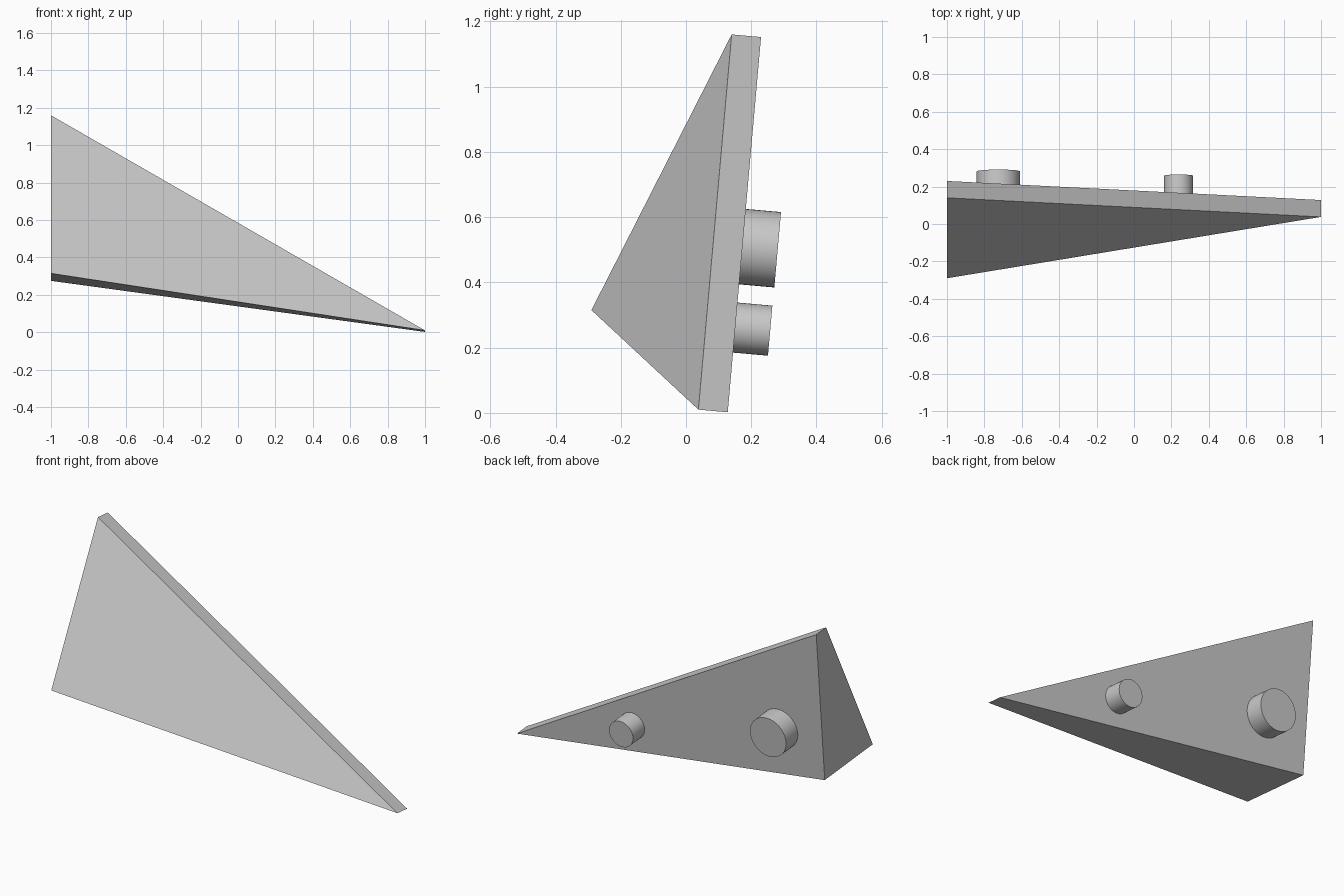
import bpy, bmesh, math
from mathutils import Vector

if "Cube" in bpy.data.objects:
    bpy.data.objects.remove(bpy.data.objects["Cube"], do_unlink=True)

# One plain grey for the whole model
grey = bpy.data.materials.new("light_grey")
colour = (0.58, 0.58, 0.58, 1)
grey.use_nodes = True
grey.diffuse_color = colour
grey.node_tree.nodes["Principled BSDF"].inputs["Base Color"].default_value = colour

# Wedge body: the hull of a front triangle and a tilted back triangle
front = [(-1, 0.14, 1.16), (-1, -0.29, 0.315), (1, 0.038, 0.01)]
back = [(-1, 0.23, 1.152), (-1, 0.152, 0.275), (1, 0.128, 0.002)]
bm = bmesh.new()
f = [bm.verts.new(p) for p in front]
b = [bm.verts.new(p) for p in back]
bm.faces.new(f)
bm.faces.new(b[::-1])
for i in range(3):
    j = (i + 1) % 3
    bm.faces.new((f[j], f[i], b[i], b[j]))
bmesh.ops.recalc_face_normals(bm, faces=bm.faces)
mesh = bpy.data.meshes.new("wedge_body")
bm.to_mesh(mesh)
bm.free()
mesh.materials.append(grey)
body = bpy.data.objects.new("wedge_body", mesh)
bpy.context.collection.objects.link(body)

# Round pegs standing square on the back face
slope = Vector(back[0]) - Vector(back[2])
tilt = math.atan2(slope.y, slope.z)
axis = Vector((0, math.cos(tilt), -math.sin(tilt)))


def peg(name, end_centre, radius, length=0.13):
    bpy.ops.mesh.primitive_cylinder_add(
        vertices=48, radius=radius, depth=length,
        location=Vector(end_centre) - axis * length / 2,
        rotation=axis.to_track_quat('Z', 'Y').to_euler())
    obj = bpy.context.object
    obj.name = name
    obj.data.materials.append(grey)
    bpy.ops.object.shade_smooth_by_angle(angle=math.radians(40))


peg("large_peg", (-0.725, 0.281, 0.5), 0.116)
peg("small_peg", (0.238, 0.258, 0.252), 0.077)
